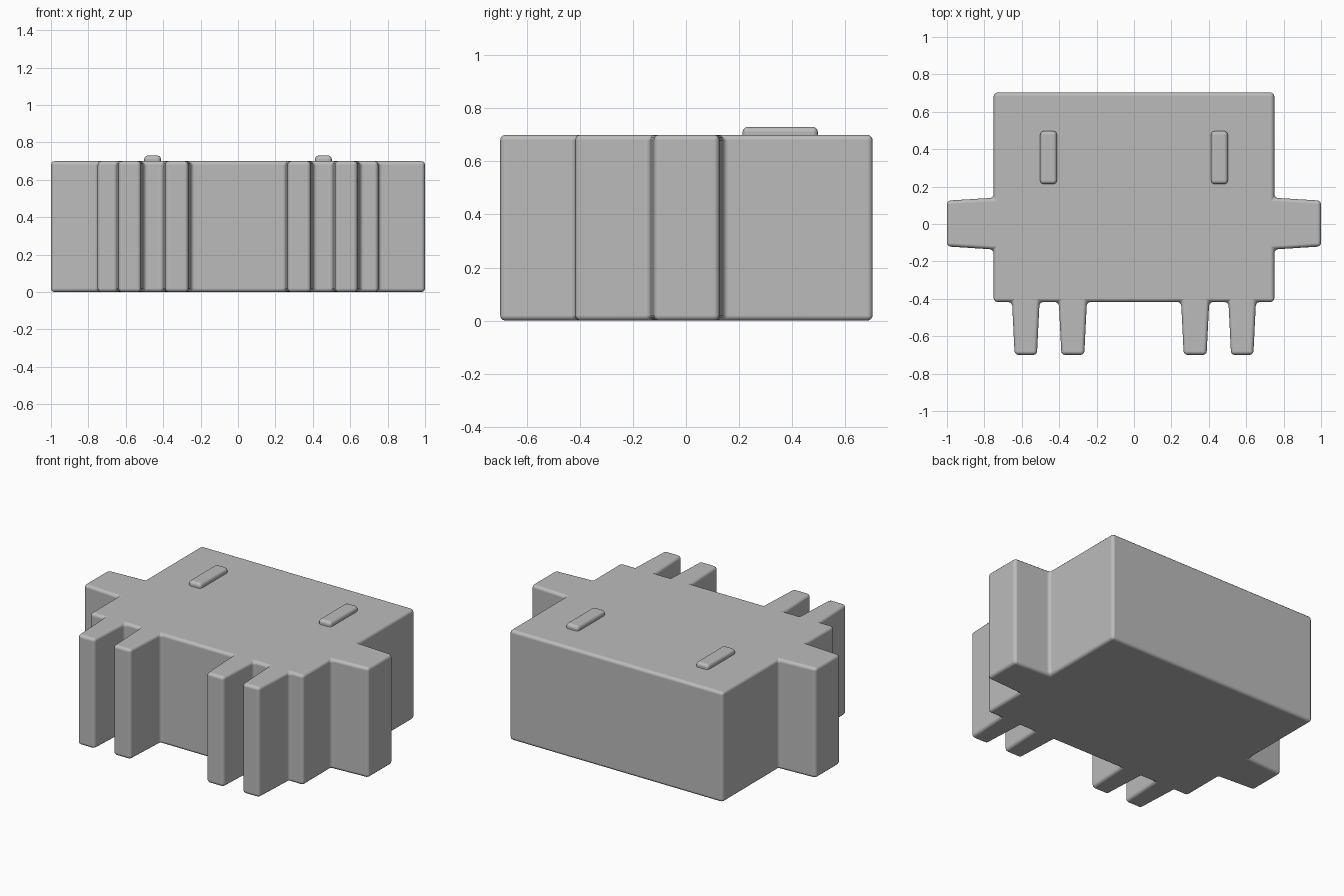
import bpy, bmesh

if "Cube" in bpy.data.objects:
    bpy.data.objects.remove(bpy.data.objects["Cube"])

grey = bpy.data.materials.new("plain grey")
grey.diffuse_color = (0.5, 0.5, 0.5, 1)
grey.use_nodes = True
grey.node_tree.nodes["Principled BSDF"].inputs["Base Color"].default_value = grey.diffuse_color


def prism(name, outline, z0, z1, bevel, segments):
    """Extrude a closed outline upward and round its edges."""
    bm = bmesh.new()
    face = bm.faces.new([bm.verts.new((x, y, z0)) for x, y in outline])
    top = bmesh.ops.extrude_face_region(bm, geom=[face])["geom"]
    verts = [v for v in top if isinstance(v, bmesh.types.BMVert)]
    bmesh.ops.translate(bm, verts=verts, vec=(0, 0, z1 - z0))
    bmesh.ops.recalc_face_normals(bm, faces=bm.faces)
    mesh = bpy.data.meshes.new(name)
    bm.to_mesh(mesh)
    bm.free()
    obj = bpy.data.objects.new(name, mesh)
    bpy.context.collection.objects.link(obj)
    mesh.materials.append(grey)
    mesh.shade_smooth()
    mod = obj.modifiers.new("rounded edges", 'BEVEL')
    mod.width = bevel
    mod.segments = segments
    mod.limit_method = 'ANGLE'
    mod.harden_normals = True
    return obj


# Body, side arms and four legs share one outline, mirrored about x = 0
half = [(0.75, 0.703), (0.75, 0.14), (1.0, 0.125), (1.0, -0.12),
        (0.75, -0.136), (0.75, -0.417)]
for x0, x1 in ((0.505, 0.652), (0.252, 0.402)):
    half += [(x1, -0.417), (x1 - 0.014, -0.7), (x0 + 0.014, -0.7), (x0, -0.417)]
outline = half + [(-x, y) for x, y in reversed(half)]
prism("body_with_arms_and_legs", outline, 0, 0.7, 0.02, 3)

# Raised eyes on the top
for side, name in ((-1, "left_eye"), (1, "right_eye")):
    a, b = sorted((side * 0.412, side * 0.502))
    prism(name, [(a, 0.213), (b, 0.213), (b, 0.497), (a, 0.497)], 0.66, 0.73, 0.02, 3)
